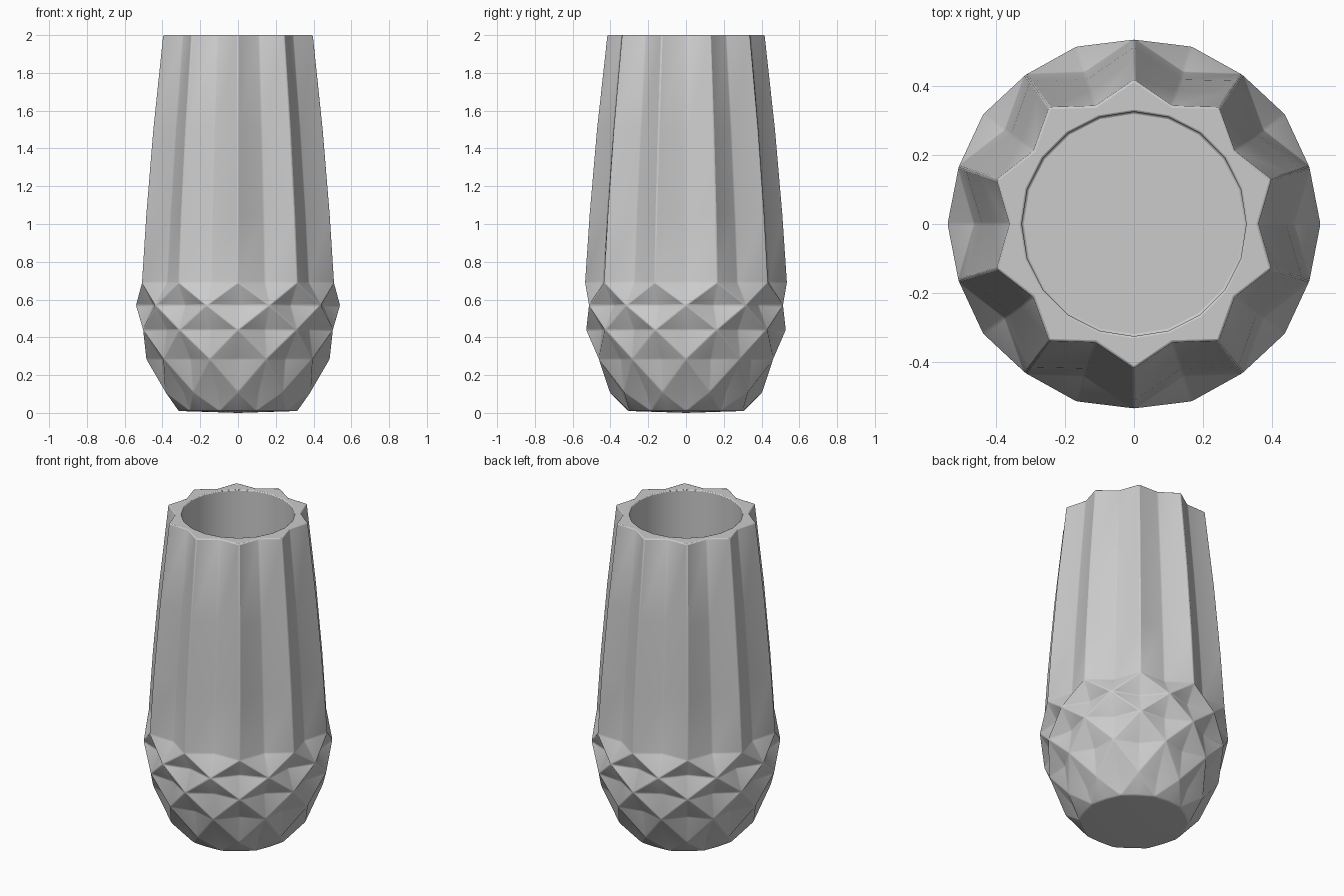
import bpy, bmesh
from math import sin, cos, pi, radians

if "Cube" in bpy.data.objects:
    bpy.data.objects.remove(bpy.data.objects["Cube"])

N = 20  # ten ridges and ten valleys around the body

# z, radius on even columns (0, 36, 72 deg...), radius on odd columns (18, 54 deg...)
facets = [(0.01, 0.315, 0.305), (0.11, 0.355, 0.405), (0.285, 0.487, 0.425),
          (0.44, 0.465, 0.53), (0.57, 0.542, 0.472), (0.69, 0.462, 0.536)]
flutes = [(1.05, 0.44, 0.512), (1.5, 0.405, 0.473), (2.0, 0.36, 0.418)]
inside = [(2.0, 0.325, 0.325), (0.08, 0.325, 0.325)]

bm = bmesh.new()


def ring(z, r_even, r_odd):
    return [bm.verts.new(((r_odd if i % 2 else r_even) * cos(2 * pi * i / N),
                          (r_odd if i % 2 else r_even) * sin(2 * pi * i / N), z))
            for i in range(N)]


def fan(loop, z):
    c = bm.verts.new((0, 0, z))
    for i in range(N):
        bm.faces.new((loop[i], loop[(i + 1) % N], c))


rings = [ring(*p) for p in facets + flutes + inside]
for k in range(len(rings) - 1):
    lo, hi = rings[k], rings[k + 1]
    for i in range(N):
        a, b, c, d = lo[i], lo[(i + 1) % N], hi[(i + 1) % N], hi[i]
        if k >= len(facets) - 1:
            bm.faces.new((a, b, c, d))
        elif (i + k) % 2 == 0:      # ridge from peak to peak
            bm.faces.new((a, b, c))
            bm.faces.new((a, c, d))
        else:
            bm.faces.new((a, b, d))
            bm.faces.new((b, c, d))

# slightly domed underside and flat inner floor
fan(rings[0], 0.0)
fan(rings[-1], 0.08)
bmesh.ops.recalc_face_normals(bm, faces=bm.faces)

mesh = bpy.data.meshes.new("faceted_vase")
bm.to_mesh(mesh)
bm.free()
vase = bpy.data.objects.new("faceted_vase", mesh)
bpy.context.collection.objects.link(vase)

# softened edges
bev = vase.modifiers.new("soft_edges", 'BEVEL')
bev.width = 0.006
bev.segments = 2
bev.limit_method = 'ANGLE'
bev.angle_limit = radians(20)

bpy.context.view_layer.objects.active = vase
vase.select_set(True)
bpy.ops.object.shade_smooth_by_angle(angle=radians(35))
